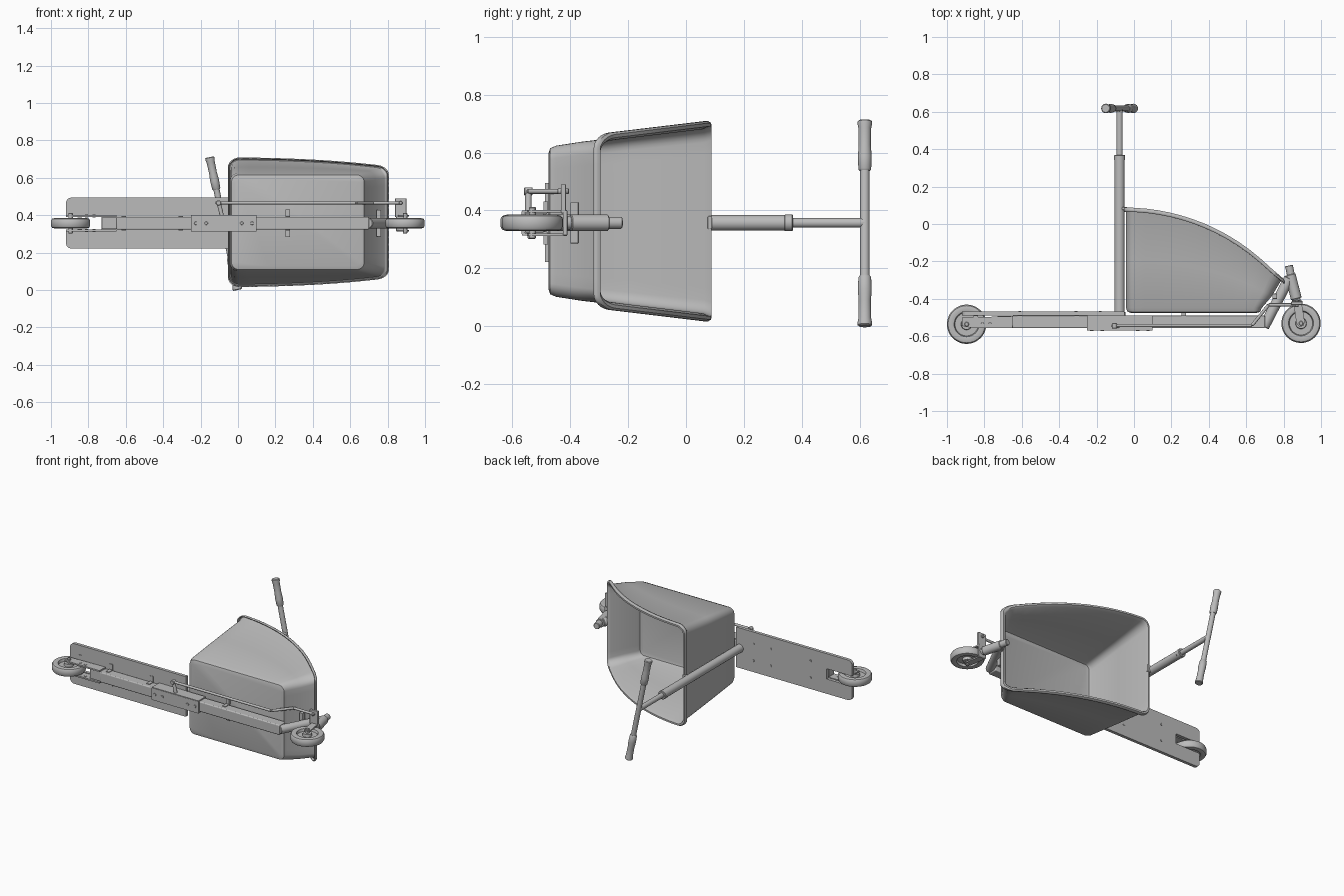
import bpy, bmesh, math
from mathutils import Vector

if "Cube" in bpy.data.objects:
    bpy.data.objects.remove(bpy.data.objects["Cube"])

grey = bpy.data.materials.new("plain_grey")
grey.use_nodes = True
grey.diffuse_color = (0.5, 0.5, 0.5, 1)
grey.node_tree.nodes["Principled BSDF"].inputs["Base Color"].default_value = (0.5, 0.5, 0.5, 1)
MID = 0.357  # centre plane of the frame


def finish(name, bm, bevel=0):
    bmesh.ops.recalc_face_normals(bm, faces=bm.faces[:])
    mesh = bpy.data.meshes.new(name)
    bm.to_mesh(mesh)
    bm.free()
    mesh.materials.append(grey)
    ob = bpy.data.objects.new(name, mesh)
    bpy.context.collection.objects.link(ob)
    if bevel:
        mod = ob.modifiers.new("bevel", "BEVEL")
        mod.width, mod.segments = bevel, 3
    for other in bpy.context.selected_objects:
        other.select_set(False)
    bpy.context.view_layer.objects.active = ob
    ob.select_set(True)
    bpy.ops.object.shade_smooth_by_angle(angle=math.radians(35))
    return ob


def block(name, x, y, z, bevel=0):
    bm = bmesh.new()
    bmesh.ops.create_cube(bm, size=1)
    for v in bm.verts:
        v.co = [a + (b - a) * (c + 0.5) for (a, b), c in zip((x, y, z), v.co)]
    return finish(name, bm, bevel)


def lathe(name, start, axis, profile, sides=40, closed=False):
    """Spin (radius, distance along axis) points around an axis."""
    turn = Vector(axis).to_track_quat("Z", "Y")
    bm = bmesh.new()
    rings = []
    for r, h in profile:
        rings.append([bm.verts.new(Vector(start) + turn @ Vector(
            (r * math.cos(a), r * math.sin(a), h)))
            for a in (math.tau * i / sides for i in range(sides))])
    pairs = list(zip(rings, rings[1:]))
    if closed:
        pairs.append((rings[-1], rings[0]))
    else:
        bm.faces.new(rings[0])
        bm.faces.new(rings[-1])
    for a, b in pairs:
        for i in range(sides):
            j = (i + 1) % sides
            bm.faces.new((a[i], a[j], b[j], b[i]))
    return finish(name, bm)


def rod(name, p, q, r, edge=0.003, sides=28):
    d = Vector(q) - Vector(p)
    n = d.length
    return lathe(name, p, d, [(r - edge, 0), (r, edge), (r, n - edge), (r - edge, n)], sides)


def plate(name, outline, low, high, axis="z", bevel=0):
    """Extrude a flat outline between two levels along y or z."""
    bm = bmesh.new()
    at = (lambda p, h: (p[0], p[1], h)) if axis == "z" else (lambda p, h: (p[0], h, p[1]))
    a, b = [[bm.verts.new(at(p, h)) for p in outline] for h in (low, high)]
    bm.faces.new(a)
    bm.faces.new(b)
    for i in range(len(a)):
        j = (i + 1) % len(a)
        bm.faces.new((a[i], a[j], b[j], b[i]))
    return finish(name, bm, bevel)


def rounded_rect(x0, x1, z0, z1, r, steps=6):
    pts = []
    for k, (cx, cz) in enumerate(((x1 - r, z1 - r), (x0 + r, z1 - r),
                                  (x0 + r, z0 + r), (x1 - r, z0 + r))):
        for s in range(steps + 1):
            a = math.pi / 2 * (k + s / steps)
            pts.append((cx + r * math.cos(a), cz + r * math.sin(a)))
    return pts


# Cargo tub: lofted rings from the floor up to the arched rolled rim
FLOOR, TUB_MID = -0.472, 0.3625


def arch(x):
    return -1.015 + math.sqrt(1.21 - (x + 0.05) ** 2)


def tub_ring(rise, inset=0.0, out=0.0, drop=0.0, r=0.04, lift=0.0):
    """Ring at a share of the height, evenly sampled along the outline."""
    pts = rounded_rect(0, 1, -1, 1, 0.001, 1)
    base = rounded_rect(-0.04 + inset, 0.68 - inset, -0.258 + inset, 0.258 - inset, r)
    dense = []
    for p, q in zip(base, base[1:] + base[:1]):
        n = 12 if math.dist(p, q) > 0.1 else 1
        dense += [(p[0] + (q[0] - p[0]) * i / n, p[1] + (q[1] - p[1]) * i / n) for i in range(n)]
    ring = []
    for x, w in dense:
        share = max(0, (x + 0.04) / 0.72)
        top_x = x + 0.105 * share
        height = (arch(top_x) - FLOOR) * rise
        x = x + (top_x - x) * rise
        w *= 1 + 0.12 * height / 0.258
        side = Vector(((x - 0.36) / 0.42, w / 0.29))
        ox = max(-1, min(1, side.x * 8 - math.copysign(7, side.x))) if abs(side.x) > 0.875 else 0
        ow = math.copysign(1, w) if abs(w) > 0.22 else 0
        ring.append((x + out * ox, FLOOR + height + lift - drop, TUB_MID + w + out * ow))
    return ring


bm = bmesh.new()
loops = [[bm.verts.new(p) for p in ring] for ring in (
    tub_ring(0, inset=0.025, r=0.025), tub_ring(0, inset=0.008, lift=0.005, r=0.035),
    tub_ring(0, lift=0.025), tub_ring(0.5), tub_ring(0.96), tub_ring(1, out=0.006),
    tub_ring(1, out=0.014), tub_ring(1, out=0.018, drop=0.008), tub_ring(1, out=0.018, drop=0.02))]
bm.faces.new(loops[0])
for a, b in zip(loops, loops[1:]):
    for i in range(len(a)):
        j = (i + 1) % len(a)
        bm.faces.new((a[i], a[j], b[j], b[i]))
tub = finish("cargo_tub", bm)
shell = tub.modifiers.new("thickness", "SOLIDIFY")
shell.thickness, shell.offset = 0.007, 0

# Standing deck with rounded rear corners and a slot for the rear wheel
corners = rounded_rect(-0.92, -0.05, 0.222, 0.494, 0.03)
n = len(corners) // 4
slot = [(-0.92, 0.392), (-0.73, 0.392), (-0.73, 0.322), (-0.92, 0.322)]
plate("deck", [(-0.05, 0.494)] + corners[n:2 * n] + slot + corners[2 * n:3 * n] + [(-0.05, 0.222)],
      -0.488, -0.467, "y")
for x in (-0.61, -0.31, -0.18):
    for z in (0.30, 0.414):
        rod("deck_bolt", (x, -0.47, z), (x, -0.464, z), 0.007, 0.001, 12)

# Main beam, rear dropouts and the clamp beneath
block("main_beam", (-0.65, 0.70), (-0.557, -0.490), (0.323, 0.391), 0.006)
block("rear_beam_end", (-0.73, -0.64), (-0.550, -0.492), (0.325, 0.389), 0.004)
for z0 in (0.313, 0.391):
    plate("rear_dropout", [(-0.92, -0.50), (-0.65, -0.493), (-0.65, -0.557), (-0.86, -0.557),
                           (-0.92, -0.545)], z0, z0 + 0.01)
    block("clamp_side", (-0.25, 0.10), (-0.567, -0.49), (z0 + 0.001, z0 + 0.009))
    for x in (-0.81, -0.77):
        rod("dropout_bolt", (x, -0.535, z0 - 0.003), (x, -0.535, z0 + 0.013), 0.009, 0.001, 16)
block("clamp_base", (-0.25, 0.10), (-0.569, -0.557), (0.318, 0.396))
for x in (-0.225, -0.17, 0.02, 0.075):
    rod("clamp_bolt", (x, -0.573, MID), (x, -0.565, MID), 0.009, 0.001, 16)

# Cross brackets under the deck and the tub
for x in (-0.845, -0.61, -0.305, 0.265):
    for s in (-1, 1):
        edge, inner = MID + s * 0.074, MID + s * 0.034
        z = (min(edge, inner), max(edge, inner))
        block("bracket_foot", (x - 0.012, x + 0.012), (-0.492, -0.477), z)
        block("bracket_web", (x - 0.012, x + 0.012), (-0.53, -0.48), (inner - 0.004, inner + 0.004))
block("tub_front_bracket", (0.74, 0.765), (-0.40, -0.372), (0.286, 0.428), 0.003)

# Steering column and handlebar
rod("column_socket", (-0.077, -0.525, MID), (-0.077, -0.47, MID), 0.032)
rod("column_tube", (-0.077, -0.515, MID), (-0.077, 0.365, MID), 0.027)
rod("column_collar", (-0.077, 0.34, MID), (-0.077, 0.37, MID), 0.029)
rod("inner_column", (-0.077, 0.36, MID), (-0.077, 0.62, MID), 0.0165)
block("tub_hook", (-0.065, -0.035), (0.075, 0.09), (0.335, 0.38), 0.003)
bar_mid = Vector((-0.077, 0.618, 0.3555))
bar_dir = Vector((-0.21, 0, 1)).normalized()
rod("handlebar", bar_mid - bar_dir * 0.34, bar_mid + bar_dir * 0.34, 0.0165)
for s in (-1, 1):
    lathe("grip", bar_mid + bar_dir * s * 0.185, bar_dir * s,
          [(0.018, 0), (0.022, 0.006), (0.024, 0.05), (0.021, 0.09), (0.022, 0.15),
           (0.025, 0.165), (0.025, 0.174), (0.021, 0.178)])

# Steering linkage running along the side of the beam
LINK = 0.466
rod("steering_arm", (-0.077, -0.545, MID), (-0.105, -0.545, LINK + 0.01), 0.011)
rod("arm_pivot", (-0.104, -0.56, LINK), (-0.104, -0.53, LINK), 0.014)
path = [(-0.12, -0.543), (0.63, -0.543), (0.72, -0.432), (0.87, -0.432)]
for p, q in zip(path, path[1:]):
    rod("link_rod", (*p, LINK), (*q, LINK), 0.0085, sides=16)
block("fork_lever", (0.84, 0.90), (-0.432, -0.415), (0.39, 0.49), 0.003)
rod("lever_pivot", (0.87, -0.445, LINK), (0.87, -0.405, LINK), 0.01)

# Angled neck, head tube and fork
rod("neck_tube", (0.695, -0.55, MID), (0.83, -0.29, MID), 0.028)
rod("head_tube", (0.835, -0.27, MID), (0.868, -0.40, MID), 0.029)
rod("head_cap", (0.828, -0.222, MID), (0.845, -0.30, MID), 0.021)
rod("fork_stem", (0.862, -0.385, MID), (0.872, -0.425, MID), 0.023)
block("fork_crown", (0.845, 0.90), (-0.425, -0.41), (0.314, 0.40), 0.003)
for z0 in (0.312, 0.393):
    plate("fork_leg", [(0.852, -0.412), (0.895, -0.412), (0.913, -0.525), (0.905, -0.545),
                       (0.885, -0.55), (0.868, -0.53)], z0, z0 + 0.009)

# Wheels with a rounded tyre, recessed web and hub
half = [(0.012, 0.026), (0.028, 0.026), (0.03, 0.008), (0.062, 0.008), (0.067, 0.024),
        (0.085, 0.028), (0.099, 0.024), (0.105, 0.014)]
for name, x, y in (("front", 0.893, -0.531), ("rear", -0.895, -0.536)):
    lathe(name + "_wheel", (x, y, MID), (0, 0, 1),
          half + [(r, -h) for r, h in reversed(half)], 48, True)
    rod(name + "_axle", (x, y, MID - 0.055), (x, y, MID + 0.055), 0.012)
